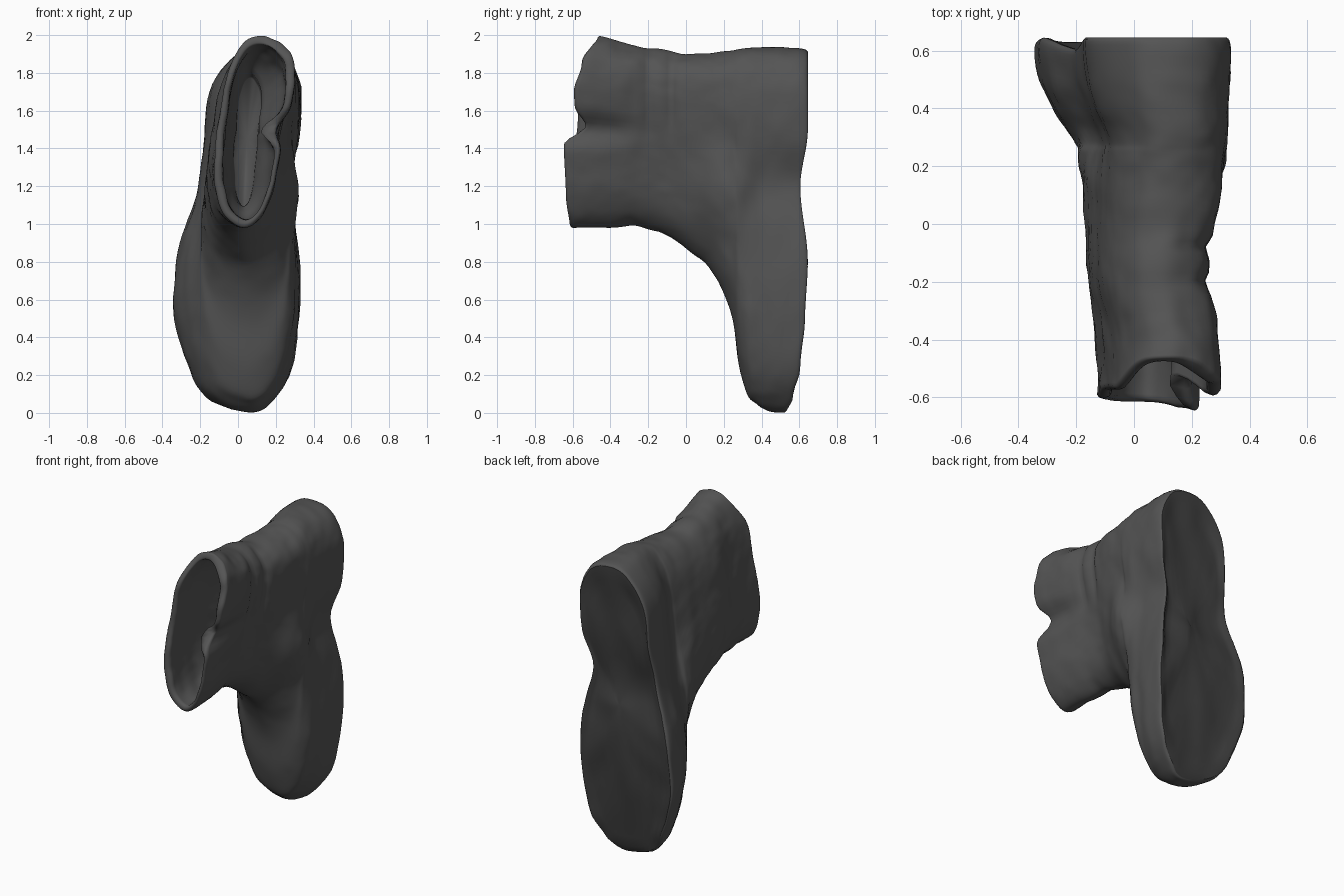
import bpy, bmesh, math
from mathutils import Vector, noise

if "Cube" in bpy.data.objects:
    bpy.data.objects.remove(bpy.data.objects["Cube"])

# Outlines (x, z): both start at the bottom, go up the left side and down the right
SOLE = [(.03, 0), (-.17, .08), (-.29, .3), (-.345, .6), (-.31, .9), (-.22, 1.15),
        (-.185, 1.42), (-.15, 1.7), (-.02, 1.89), (.1, 1.93), (.25, 1.88), (.33, 1.72),
        (.32, 1.45), (.26, 1.2), (.32, .9), (.325, .5), (.27, .2), (.16, .04)]
SHAFT = [(.03, .98), (-.06, 1.03), (-.11, 1.13), (-.13, 1.27), (-.12, 1.42), (-.1, 1.57),
         (-.07, 1.74), (-.03, 1.86), (.04, 1.96), (.13, 1.99), (.21, 1.96), (.28, 1.89),
         (.3, 1.78), (.28, 1.62), (.24, 1.45), (.21, 1.3), (.18, 1.16), (.12, 1.04)]
# Slices from sole to opening: y, zmin, zmax, xmin, xmax, blend from sole to shaft outline
SLICES = [(.645, .01, 1.915, -.33, .325, 0), (.62, 0, 1.93, -.345, .335, 0),
          (.5, .01, 1.935, -.325, .335, .05), (.4, .045, 1.935, -.28, .33, .15),
          (.33, .1, 1.93, -.235, .33, .25), (.28, .25, 1.925, -.205, .325, .4),
          (.25, .48, 1.92, -.195, .32, .5), (.2, .63, 1.915, -.19, .315, .6),
          (.12, .77, 1.91, -.18, .305, .75), (0, .87, 1.905, -.17, .285, .85),
          (-.1, .94, 1.915, -.165, .265, .95), (-.22, .98, 1.935, -.155, .265, 1),
          (-.35, .985, 1.955, -.135, .285, 1), (-.5, .98, 1.98, -.125, .3, 1),
          (-.6, .98, 1.995, -.13, .3, 1)]
# Depth of the sole face and of the opening edge on each side, by height (z, y)
SOLE_Y = [(0, .53), (.08, .565), (.24, .605), (.5, .63), (.8, .645), (1.2, .605), (1.5, .645), (2, .645)]
RIM_RIGHT = [(.98, -.6), (1.15, -.62), (1.42, -.63), (1.52, -.52), (1.62, -.575), (1.7, -.58),
             (1.85, -.54), (2, -.46)]
RIM_LEFT = [(.98, -.6), (1.3, -.59), (1.55, -.56), (1.75, -.56), (2, -.46)]


def catmull(pts, steps, closed=False):
    n, out = len(pts), []
    for i in range(n if closed else n - 1):
        idx = [(i + k) % n if closed else min(max(i + k, 0), n - 1) for k in (-1, 0, 1, 2)]
        quad = [pts[j] for j in idx]
        for s in range(steps):
            t = s / steps
            out.append(tuple(.5 * (2 * b + (c - a) * t + (2 * a - 5 * b + 4 * c - d) * t * t
                                   + (3 * b - a - 3 * c + d) * t ** 3) for a, b, c, d in zip(*quad)))
    return out if closed else out + [pts[-1]]


def step(v, a, b):
    t = min(max((v - a) / (b - a), 0), 1)
    return t * t * (3 - 2 * t)


def lookup(table, z):
    for (z0, y0), (z1, y1) in zip(table, table[1:]):
        if z <= z1:
            return y0 + (y1 - y0) * step(z, z0, z1)
    return table[-1][1]


def bump(v, c, w):
    return math.exp(-((v - c) / w) ** 2)


def unit_ring(pts):
    ring = catmull(pts, 6, True)
    xs, zs = [p[0] for p in ring], [p[1] for p in ring]
    return [((x - min(xs)) / (max(xs) - min(xs)), (z - min(zs)) / (max(zs) - min(zs))) for x, z in ring]


sole_ring, shaft_ring = unit_ring(SOLE), unit_ring(SHAFT)


def make_ring(sl, inset=0, fold=.05):
    y0, z0, z1, x0, x1, k = sl
    pts = []
    for (ax, az), (bx, bz) in zip(sole_ring, shaft_ring):
        u, v = ax + (bx - ax) * k, az + (bz - az) * k
        x = x0 + inset + u * (x1 - x0 - 2 * inset)
        z = z0 + inset + v * (z1 - z0 - 2 * inset)
        y = y0
        if y > .3:
            y = .3 + (y - .3) * (lookup(SOLE_Y, z) - .3) / .345
        elif y < -.3:
            side = step(x - .1 * (z - 1), -.03, .1)
            rim = lookup(RIM_LEFT, z) * (1 - side) + lookup(RIM_RIGHT, z) * side
            y = -.3 + (y + .3) * (rim + .3) / -.3
        # folded side, ankle creases and side bulge
        right = step(u, .5, .85)
        x -= right * fold * bump(z, 1.5, .07) * step(-y, .15, .5)
        for cy in (-.08, -.2):
            x -= right * .018 * bump(y, cy, .025) * step(z, 1.4, 1.6)
        x += right * .05 * bump(y, .18, .13) * bump(z, 1.17, .2)
        w = noise.noise(Vector((x * 5, y * 9, z * 6))) * .009
        w += noise.noise(Vector((x * 12, y * 16, z * 20))) * .004
        pts.append(Vector((x + w * (u - .5) * 2, y, z + w * (v - .5) * 2)))
    return pts


def loft(name, rings, colour, cap):
    bm = bmesh.new()
    rows = [[bm.verts.new(p) for p in r] for r in rings]
    for a, b in zip(rows, rows[1:]):
        for i in range(len(a)):
            j = (i + 1) % len(a)
            bm.faces.new((a[i], a[j], b[j], b[i]))
    if cap:
        mid = bm.verts.new(sum(rings[-1], Vector()) / len(rings[-1]))
        for i in range(len(rows[-1])):
            bm.faces.new((rows[-1][i], rows[-1][(i + 1) % len(rows[-1])], mid))
    bmesh.ops.recalc_face_normals(bm, faces=bm.faces)
    # the loft starts at the sole side, so make sure faces point outwards
    probe = rows[0][0].link_faces[0]
    out = Vector((0, 1, 0)) if name == "sole" else Vector((0, 0, -1))
    if probe.normal.dot(out) < 0:
        bmesh.ops.reverse_faces(bm, faces=bm.faces)
    me = bpy.data.meshes.new(name)
    bm.to_mesh(me)
    bm.free()
    ob = bpy.data.objects.new(name, me)
    bpy.context.collection.objects.link(ob)
    mat = bpy.data.materials.new(name + "_leather")
    mat.diffuse_color = (*colour, 1)
    mat.use_nodes = True
    mat.node_tree.nodes["Principled BSDF"].inputs["Base Color"].default_value = mat.diffuse_color
    me.materials.append(mat)
    for p in me.polygons:
        p.use_smooth = True
    return ob


# Boot upper: outer skin, rolled lip, then inner lining closing in a rounded pocket
slices = catmull(SLICES, 5)
rings = [make_ring(s) for s in slices]
end = slices[-1]
for dy, d in ((-.01, .008), (-.015, .022), (-.01, .036)):
    rings.append(make_ring((end[0] + dy,) + end[1:], d))
for s in reversed(slices):
    if s[0] < -.12:
        rings.append(make_ring(s, .045 + .1 * step(s[0], -.4, -.1), .09))
loft("boot_upper", rings, (.09, .09, .09), True)

# Sole: shrinking rings with a shallow recess and worn bumps
outer = rings[0]
sole = [outer]
for s in (.96, .9, .8, .65, .5, .35, .2, .08):
    ring = []
    for p in outer:
        x, z = .06 + (p.x - .06) * s, 1 + (p.z - 1) * s
        y = lookup(SOLE_Y, z) - .018 * step(1 - s, .02, .15)
        y += .025 * noise.noise(Vector((x * 5, 3, z * 5))) * step(1 - s, 0, .2)
        ring.append(Vector((x, y, z)))
    sole.append(ring)
loft("sole", sole, (.05, .05, .05), True)
